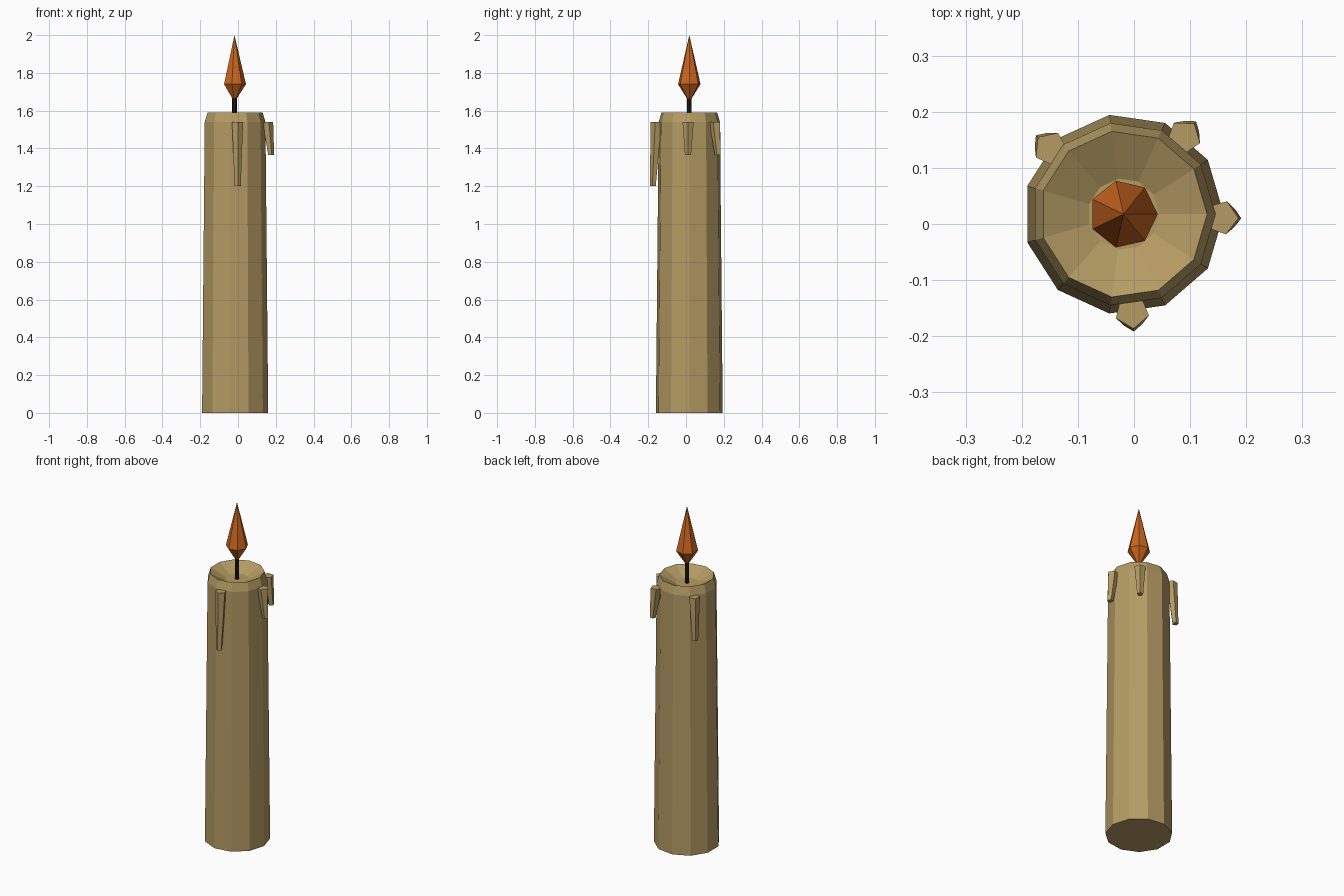
import bpy, bmesh
from math import sin, cos, pi, radians

if "Cube" in bpy.data.objects:
    bpy.data.objects.remove(bpy.data.objects["Cube"])

CX, CY = -0.0187, 0.0175  # candle axis


def material(name, rgb):
    m = bpy.data.materials.new(name)
    m.diffuse_color = (*rgb, 1)
    m.use_nodes = True
    m.node_tree.nodes["Principled BSDF"].inputs["Base Color"].default_value = m.diffuse_color
    return m


WAX = material("tan_wax", (0.46, 0.33, 0.125))
FLAME = material("orange_flame", (0.60, 0.135, 0.014))
WICK = material("black_wick", (0.012, 0.010, 0.006))


def loft(name, sides, rings, mat, turn=0.0):
    """Stack of polygon rings (x, y, z, radius), capped; radius 0 is a point."""
    bm = bmesh.new()
    loops = []
    for x, y, z, r in rings:
        if r == 0:
            loops.append([bm.verts.new((x, y, z))])
        else:
            loops.append([bm.verts.new((x + r * cos(turn + 2 * pi * i / sides),
                                        y + r * sin(turn + 2 * pi * i / sides), z))
                          for i in range(sides)])
    for a, b in zip(loops, loops[1:]):
        for i in range(sides):
            j = (i + 1) % sides
            if len(a) == 1:
                bm.faces.new((a[0], b[j], b[i]))
            elif len(b) == 1:
                bm.faces.new((a[i], a[j], b[0]))
            else:
                bm.faces.new((a[i], a[j], b[j], b[i]))
    if len(loops[0]) > 1:
        bm.faces.new(loops[0][::-1])
    if len(loops[-1]) > 1:
        bm.faces.new(loops[-1])
    bmesh.ops.recalc_face_normals(bm, faces=bm.faces)
    mesh = bpy.data.meshes.new(name)
    bm.to_mesh(mesh)
    bm.free()
    mesh.materials.append(mat)
    ob = bpy.data.objects.new(name, mesh)
    bpy.context.collection.objects.link(ob)
    return ob


def on_axis(profile):
    return [(CX, CY, z, r) for z, r in profile]


# Wax body with chamfered rim and shallow melted bowl
loft("candle_body", 11, on_axis([(0, 0.1787), (1.54, 0.164), (1.59, 0.149),
                                 (1.545, 0.064)]), WAX)

# Wick and flame
loft("wick", 6, on_axis([(1.53, 0.013), (1.68, 0.013)]), WICK)
loft("flame", 7, on_axis([(1.645, 0), (1.74, 0.061), (2.0, 0)]), FLAME)

# Wax drips: direction around the candle and lower end height
for n, (deg, low) in enumerate([(-85, 1.20), (-2, 1.365), (52, 1.365), (138, 1.29)]):
    a = radians(deg)
    loft(f"wax_drip_{n + 1}", 5,
         [(CX + d * cos(a), CY + d * sin(a), z, r)
          for d, z, r in ((0.193, low, 0.017), (0.174, 1.54, 0.031))], WAX, a)
